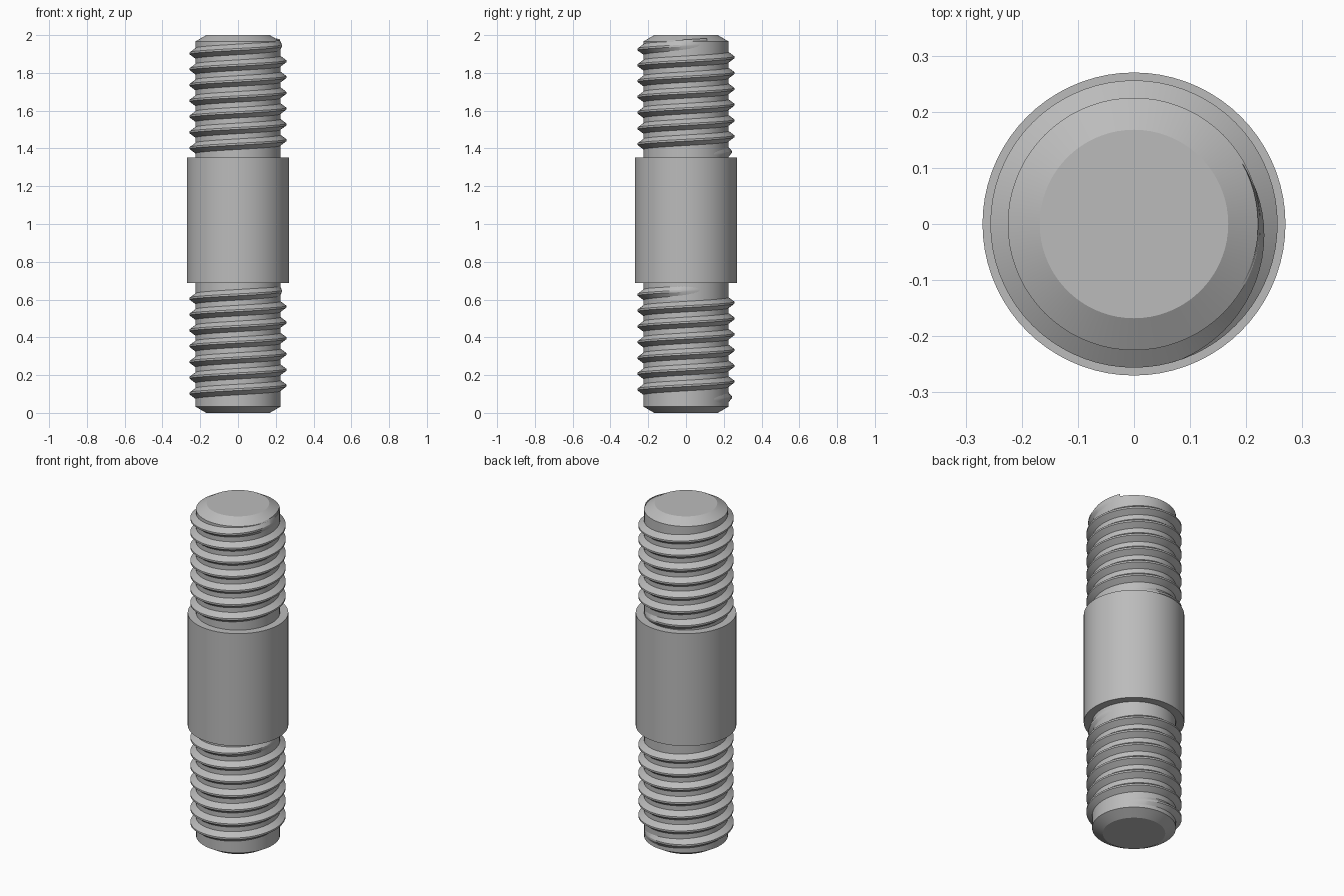
import bpy, bmesh, math

cube = bpy.data.objects.get("Cube")
if cube:
    bpy.data.objects.remove(cube, do_unlink=True)

STEPS = 72          # segments around the axis
PITCH = 0.0836
TURNS = 7
CORE, CREST, COLLAR = 0.225, 0.256, 0.27

steel = bpy.data.materials.new("grey steel")
steel.use_nodes = True
colour = (0.5, 0.5, 0.5, 1)
steel.diffuse_color = colour
steel.node_tree.nodes["Principled BSDF"].inputs["Base Color"].default_value = colour


def finish(name, bm):
    """Turn a bmesh into a smooth-shaded object with crisp edges."""
    bmesh.ops.recalc_face_normals(bm, faces=bm.faces)
    mesh = bpy.data.meshes.new(name)
    bm.to_mesh(mesh)
    bm.free()
    mesh.materials.append(steel)
    obj = bpy.data.objects.new(name, mesh)
    bpy.context.collection.objects.link(obj)
    bpy.ops.object.select_all(action="DESELECT")
    obj.select_set(True)
    bpy.context.view_layer.objects.active = obj
    bpy.ops.object.shade_smooth_by_angle(angle=math.radians(25))
    return obj


def ring(bm, radius, z):
    angles = [2 * math.pi * i / STEPS for i in range(STEPS)]
    return [bm.verts.new((radius * math.cos(a), radius * math.sin(a), z)) for a in angles]


def lathe(name, profile):
    """Closed turned solid from (radius, height) pairs."""
    bm = bmesh.new()
    rings = [ring(bm, r, z) for r, z in profile]
    for low, high in zip(rings, rings[1:]):
        for i in range(STEPS):
            j = (i + 1) % STEPS
            bm.faces.new((low[i], low[j], high[j], high[i]))
    bm.faces.new(rings[0])
    bm.faces.new(rings[-1])
    return finish(name, bm)


def thread(name, z_start, start_angle):
    """Right-handed helical ridge that fades into the core at both ends."""
    bm = bmesh.new()
    total = TURNS * STEPS
    fade = STEPS * 0.28
    sections = []
    for i in range(total + 1):
        a = start_angle + 2 * math.pi * i / STEPS
        z = z_start + PITCH * i / STEPS
        k = min(1, i / fade, (total - i) / fade)
        root = CORE - 0.004
        crest = root + (CREST - root) * k
        section = [(root, -0.031), (crest, -0.005), (crest, 0.005), (root, 0.031)]
        sections.append([bm.verts.new((r * math.cos(a), r * math.sin(a), z + h))
                         for r, h in section])
    for s, t in zip(sections, sections[1:]):
        for j in range(4):
            n = (j + 1) % 4
            bm.faces.new((s[j], t[j], t[n], s[n]))
    bm.faces.new(sections[0])
    bm.faces.new(sections[-1])
    return finish(name, bm)


# Threaded rod core with chamfered ends
lathe("rod_core", [(0.168, 0), (CORE, 0.033), (CORE, 1.967), (0.168, 2)])

# Plain shank in the middle
lathe("middle_shank", [(COLLAR, 0.687), (COLLAR, 1.353)])

# Helical threads on both ends
thread("lower_thread", 0.068, math.radians(30))
thread("upper_thread", 1.367, math.radians(30))
